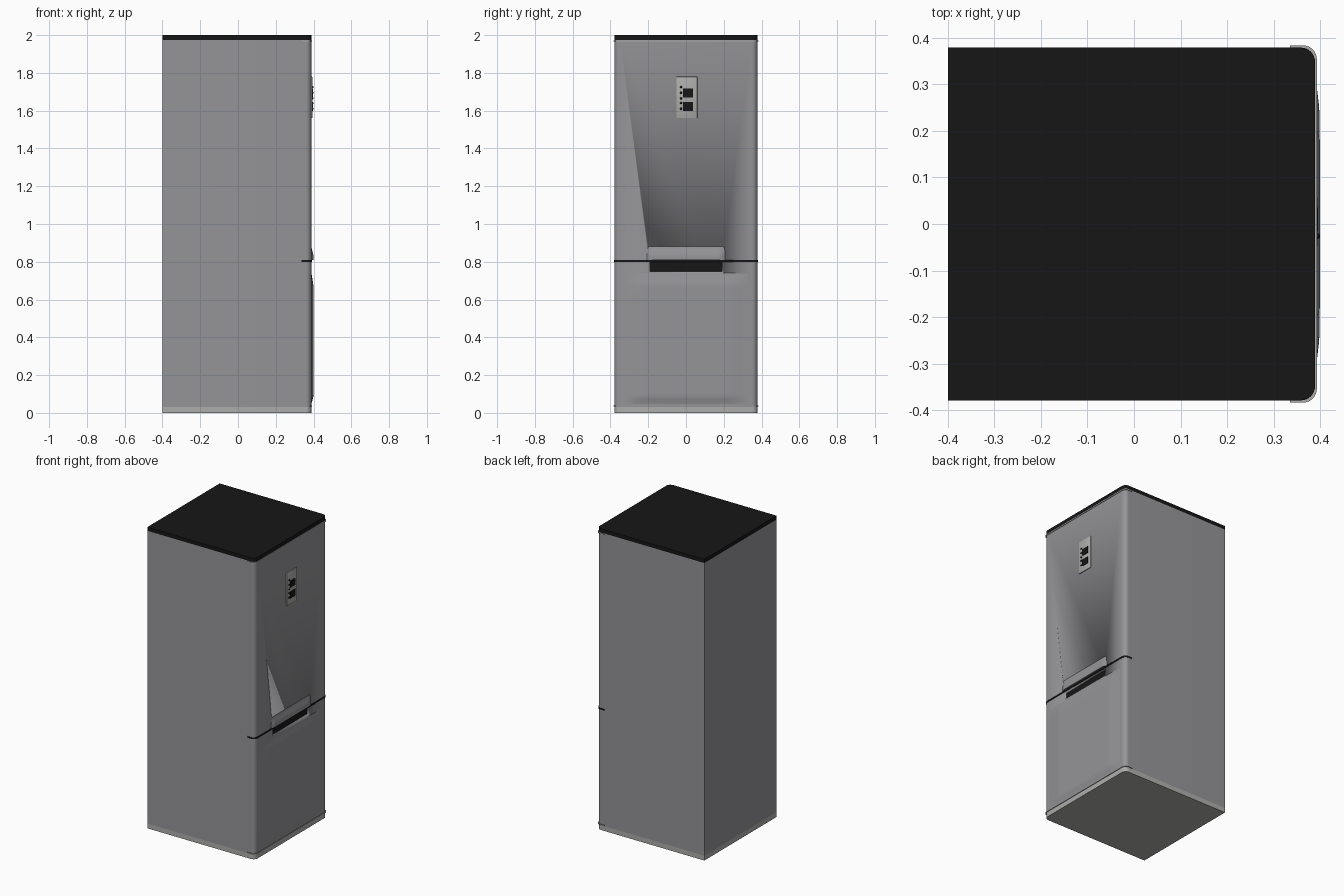
import bpy, bmesh, math

if "Cube" in bpy.data.objects:
    bpy.data.objects.remove(bpy.data.objects["Cube"])

def material(name, c):
    m = bpy.data.materials.new(name)
    m.diffuse_color = (*c, 1)
    m.use_nodes = True
    m.node_tree.nodes["Principled BSDF"].inputs["Base Color"].default_value = m.diffuse_color
    return m

STEEL = material("steel", (0.30, 0.30, 0.315))
LIGHT = material("light_trim", (0.42, 0.42, 0.41))
BLACK = material("black", (0.008, 0.008, 0.008))

def finish(bm, name, mat):
    bmesh.ops.recalc_face_normals(bm, faces=bm.faces)
    me = bpy.data.meshes.new(name)
    bm.to_mesh(me)
    bm.free()
    ob = bpy.data.objects.new(name, me)
    bpy.context.collection.objects.link(ob)
    me.materials.append(mat)
    bpy.context.view_layer.objects.active = ob
    ob.select_set(True)
    bpy.ops.object.shade_smooth_by_angle(angle=math.radians(35))
    ob.select_set(False)
    return ob

def slab(name, x0, x1, hw, z0, z1, mat, r=0.03):
    """Upright slab whose two +x corners are rounded."""
    pts = [(x0, -hw)]
    for s, a0 in ((-1, -90), (1, 0)):
        for i in range(9):
            a = math.radians(a0 + i * 90 / 8)
            pts.append((x1 - r + r * math.cos(a), s * (hw - r) + r * math.sin(a)))
    pts.append((x0, hw))
    bm = bmesh.new()
    f = bm.faces.new([bm.verts.new((x, y, z0)) for x, y in pts])
    ext = bmesh.ops.extrude_face_region(bm, geom=[f])["geom"]
    bmesh.ops.translate(bm, vec=(0, 0, z1 - z0),
                        verts=[v for v in ext if isinstance(v, bmesh.types.BMVert)])
    return finish(bm, name, mat)

def box(name, x, y, z, mat, bevel=0.0):
    bm = bmesh.new()
    bmesh.ops.create_cube(bm, size=1)
    for v in bm.verts:
        v.co = [lo + (c + 0.5) * (hi - lo) for c, (lo, hi) in zip(v.co, (x, y, z))]
    if bevel:
        bmesh.ops.bevel(bm, geom=bm.edges[:], offset=bevel, segments=2, affect='EDGES', profile=0.5)
    return finish(bm, name, mat)

def ramp(t):
    t = max(0.0, min(1.0, t))
    return t * t * (3 - 2 * t)

def relief(name, hw, zs, height, mat, ny=40):
    """Raised front surface: x offset given by height(y, z)."""
    bm = bmesh.new()
    rows = []
    for k, z in enumerate(zs):
        row = []
        for i in range(ny + 1):
            y = -hw + 2 * hw * i / ny
            edge = k in (0, len(zs) - 1) or i in (0, ny)
            row.append(bm.verts.new((FRONT + (-0.001 if edge else height(y, z)), y, z)))
        rows.append(row)
    for a, b in zip(rows, rows[1:]):
        for i in range(ny):
            bm.faces.new((a[i], a[i + 1], b[i + 1], b[i]))
    return finish(bm, name, mat)

FRONT = 0.389

# Cabinet, top and plinth
slab("base_plinth", -0.40, FRONT, 0.379, 0, 0.032, LIGHT)
cabinet = slab("cabinet", -0.40, FRONT, 0.379, 0.032, 1.975, STEEL)
slab("top_cap", -0.40, FRONT, 0.379, 1.975, 2.0, BLACK)

# Door edge trims and the dark gap between the doors
slab("lower_trim", 0.335, 0.393, 0.384, 0.034, 0.039, STEEL)
slab("door_gap", 0.335, 0.392, 0.381, 0.799, 0.809, BLACK)
slab("upper_trim", 0.335, 0.393, 0.384, 1.966, 1.972, LIGHT)

# Handle pocket cut under the upper door
cutter = box("pocket_cutter", (0.345, 0.45), (-0.19, 0.19), (0.748, 0.797), BLACK)
cutter.hide_render = True
cutter.hide_viewport = True
cut = cabinet.modifiers.new("pocket", 'BOOLEAN')
cut.object = cutter
cut.solver = 'EXACT'
box("pocket_lining", (0.34, 0.372), (-0.19, 0.19), (0.748, 0.797), BLACK)

# Swelling of the lower door and the lip over the handle
relief("lower_door_bulge", 0.345, [0.042 + i * 0.706 / 50 for i in range(51)],
       lambda y, z: 0.010 * ramp((0.345 - abs(y)) / 0.12)
       * ramp((z - 0.042) / 0.05) * ramp((0.748 - z) / 0.08), STEEL)
relief("handle_lip", 0.21, [0.8095] + [0.81 + i * 0.075 / 12 for i in range(13)],
       lambda y, z: 0.011 * ramp((0.21 - abs(y)) / 0.03) * ramp((0.885 - z) / 0.06), STEEL)

# Control panel with two displays and small buttons
box("control_panel", (0.38, 0.394), (-0.05, 0.06), (1.56, 1.78), LIGHT, 0.002)
for i, z in enumerate((1.622, 1.694)):
    box(f"display_{i + 1}", (0.39, 0.396), (-0.016, 0.036), (z - 0.023, z + 0.023), BLACK)
for i, z in enumerate((1.61, 1.64, 1.665, 1.695, 1.725)):
    bm = bmesh.new()
    bmesh.ops.create_uvsphere(bm, u_segments=12, v_segments=8, radius=0.006)
    bmesh.ops.translate(bm, vec=(0.394, -0.026, z), verts=bm.verts)
    finish(bm, f"button_{i + 1}", BLACK)
